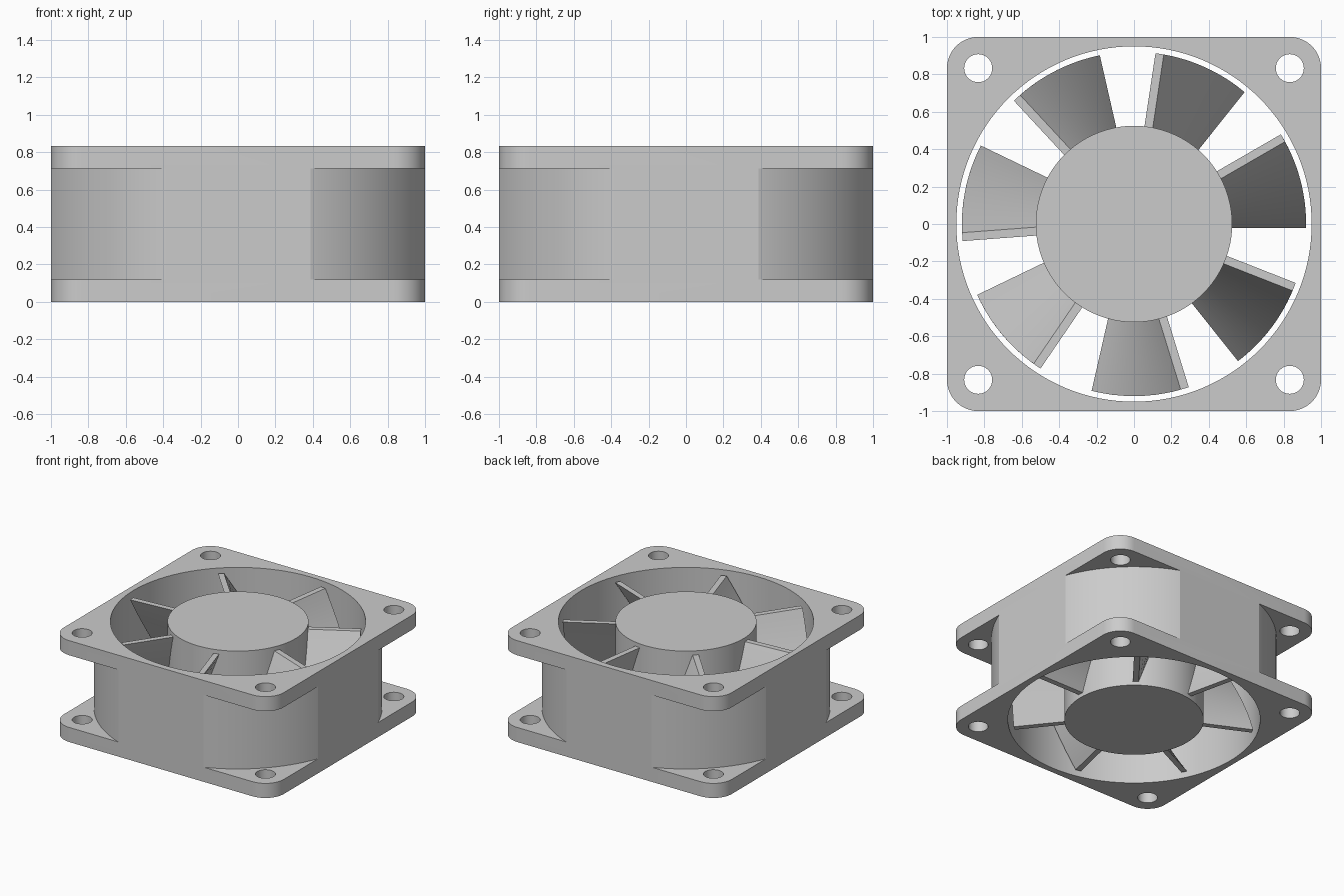
import bpy, bmesh, math
from math import cos, sin, pi, radians

cube = bpy.data.objects.get("Cube")
if cube:
    bpy.data.objects.remove(cube, do_unlink=True)

HEIGHT, FLANGE = 0.833, 0.12
BORE_R, BODY_R, HUB_R, BLADE_R = 0.95, 1.073, 0.525, 0.92
CORNER_R = 0.167
HOLE_POS, HOLE_R = 0.833, 0.075
BLADES, TWIST, THICK, GAP = 7, radians(30), 0.045, 0.033

grey = bpy.data.materials.new("plain grey")
grey.use_nodes = True
colour = (0.6, 0.6, 0.6, 1)
grey.diffuse_color = colour
grey.node_tree.nodes["Principled BSDF"].inputs["Base Color"].default_value = colour


def loft(name, sections):
    """Closed solid through a stack of equal-length point rings."""
    bm = bmesh.new()
    rings = [[bm.verts.new(p) for p in ring] for ring in sections]
    n = len(rings[0])
    for low, high in zip(rings, rings[1:]):
        for i in range(n):
            j = (i + 1) % n
            bm.faces.new((low[i], low[j], high[j], high[i]))
    bm.faces.new(rings[0][::-1])
    bm.faces.new(rings[-1])
    mesh = bpy.data.meshes.new(name)
    bm.to_mesh(mesh)
    bm.free()
    mesh.materials.append(grey)
    obj = bpy.data.objects.new(name, mesh)
    bpy.context.collection.objects.link(obj)
    return obj


def prism(name, outline, z0, z1):
    return loft(name, [[(x, y, z) for x, y in outline] for z in (z0, z1)])


def circle(r, n, cx=0, cy=0):
    return [(cx + r * cos(2 * pi * i / n), cy + r * sin(2 * pi * i / n)) for i in range(n)]


def cut(obj, cutters):
    """Subtract the cutters, bake the result and remove them."""
    for c in cutters:
        mod = obj.modifiers.new("cut", 'BOOLEAN')
        mod.operation, mod.solver, mod.object = 'DIFFERENCE', 'EXACT', c
    bpy.context.view_layer.update()
    deps = bpy.context.evaluated_depsgraph_get()
    baked = bpy.data.meshes.new_from_object(obj.evaluated_get(deps))
    obj.modifiers.clear()
    obj.data = baked
    for c in cutters:
        bpy.data.objects.remove(c, do_unlink=True)


def smooth(obj, angle):
    bpy.ops.object.select_all(action='DESELECT')
    obj.select_set(True)
    bpy.context.view_layer.objects.active = obj
    bpy.ops.object.shade_smooth_by_angle(angle=radians(angle))


# Square housing with rounded corners
outline = []
for q in range(4):
    mid = pi / 4 + q * pi / 2
    cx, cy = [math.copysign(1 - CORNER_R, f(mid)) for f in (cos, sin)]
    for i in range(13):
        a = q * pi / 2 + i / 12 * pi / 2
        outline.append((cx + CORNER_R * cos(a), cy + CORNER_R * sin(a)))
housing = prism("housing", outline, 0, HEIGHT)

# Ring cutter that leaves a round body between the two flanges
ring = prism("ring_cutter", circle(1.6, 32), FLANGE, HEIGHT - FLANGE)
cut(ring, [prism("ring_core", circle(BODY_R, 128), -1, 2)])

# Bore and corner screw holes
cutters = [ring, prism("bore_cutter", circle(BORE_R, 128), -1, 2)]
for sx in (-1, 1):
    for sy in (-1, 1):
        hole = circle(HOLE_R, 32, sx * HOLE_POS, sy * HOLE_POS)
        cutters.append(prism("hole_cutter", hole, -1, 2))
cut(housing, cutters)
smooth(housing, 15)

# Hub
hub = prism("hub", circle(HUB_R, 96), 0, HEIGHT)
smooth(hub, 30)

# Twisted blades, rooted slightly inside the hub
h = THICK / 2
tip = [(math.sqrt(BLADE_R ** 2 - y * y), y) for y in (-h, 0, h)]
section = [(HUB_R - 0.02, -h)] + tip + [(HUB_R - 0.02, h)]
LEVELS = 16
for b in range(BLADES):
    sections = []
    for k in range(LEVELS + 1):
        t = k / LEVELS
        a = 2 * pi * b / BLADES + TWIST * t
        z = GAP + t * (HEIGHT - 2 * GAP)
        sections.append([(x * cos(a) - y * sin(a), x * sin(a) + y * cos(a), z) for x, y in section])
    smooth(loft(f"blade_{b + 1}", sections), 30)
